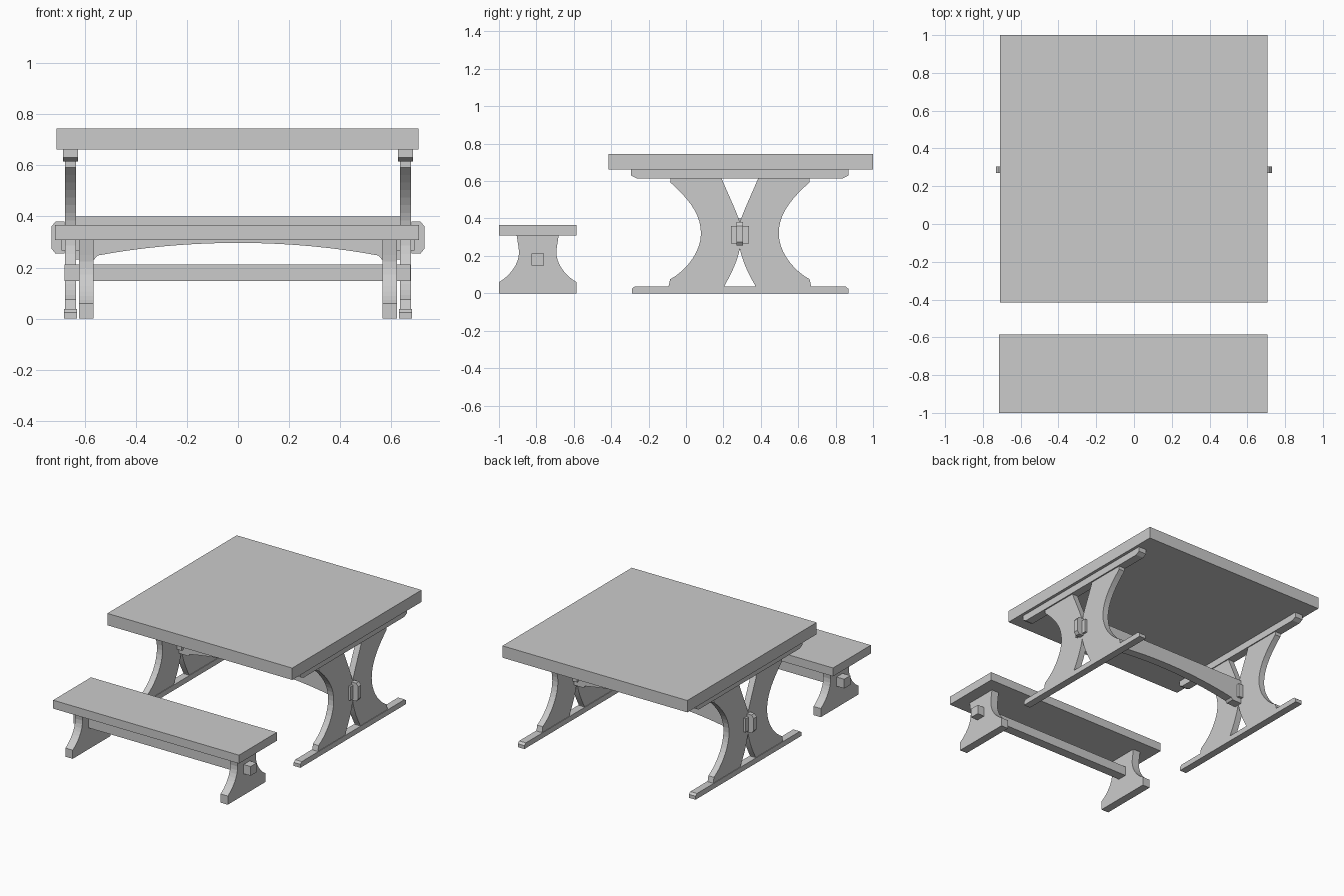
import bpy, bmesh
from mathutils import Vector
from mathutils.geometry import interpolate_bezier

if "Cube" in bpy.data.objects:
    bpy.data.objects.remove(bpy.data.objects["Cube"])

CY = 0.288  # table trestle centre line
BY = -0.793  # bench centre line


def prism(name, pts, axis, lo, hi):
    """Extrude a 2D outline: axis 'x' takes (y, z) points, axis 'y' takes (x, z)."""
    bm = bmesh.new()
    place = (lambda p, d: (d, p[0], p[1])) if axis == 'x' else (lambda p, d: (p[0], d, p[1]))
    face = bm.faces.new([bm.verts.new(place(p, lo)) for p in pts])
    ext = bmesh.ops.extrude_face_region(bm, geom=[face])
    verts = [v for v in ext['geom'] if isinstance(v, bmesh.types.BMVert)]
    off = (hi - lo, 0, 0) if axis == 'x' else (0, hi - lo, 0)
    bmesh.ops.translate(bm, verts=verts, vec=off)
    bmesh.ops.recalc_face_normals(bm, faces=bm.faces)
    mesh = bpy.data.meshes.new(name)
    bm.to_mesh(mesh)
    bm.free()
    obj = bpy.data.objects.new(name, mesh)
    bpy.context.collection.objects.link(obj)
    return obj


def box(name, x0, x1, y0, y1, z0, z1):
    return prism(name, [(x0, z0), (x1, z0), (x1, z1), (x0, z1)], 'y', y0, y1)


def curve(a, b, c, d, n=10):
    pts = interpolate_bezier(*[Vector((p[0], p[1], 0)) for p in (a, b, c, d)], n)
    return [(p.x, p.y) for p in pts]


def span(s, a, b):
    return sorted((s * a, s * b))


# Tops
box("table_top", -0.71, 0.706, -0.415, 1.0, 0.663, 0.745)
box("bench_seat", -0.716, 0.708, -1.0, -0.586, 0.308, 0.366)

# Outline of one curved half of the table trestle
half_leg = (
    [(-0.083, 0.615)]
    + curve((-0.083, 0.592), (0.02, 0.50), (0.08, 0.42), (0.08, 0.32))
    + curve((0.08, 0.32), (0.08, 0.22), (0.0, 0.12), (-0.085, 0.075))[1:]
    + [(-0.093, 0.037), (0.205, 0.037)]
    + curve((0.208, 0.045), (0.24, 0.10), (0.275, 0.17), (CY, 0.24))
    + curve((CY, 0.38), (0.265, 0.45), (0.225, 0.53), (0.19, 0.615)))

# Foot and top rail with chamfered ends
foot = [(-0.29, 0), (0.868, 0), (0.868, 0.024), (0.852, 0.037), (-0.274, 0.037), (-0.29, 0.024)]
rail = [(-0.294, 0.663), (-0.294, 0.63), (-0.265, 0.615), (0.84, 0.615), (0.868, 0.63), (0.868, 0.663)]

# Outline of one bench leg
side = curve((-0.207, 0.06), (-0.145, 0.095), (-0.085, 0.17), (-0.103, 0.25)) + [(-0.112, 0.308)]
left = [(-0.207, 0)] + side
bench_leg = [(BY + y, z) for y, z in left] + [(BY - y, z) for y, z in reversed(left)]

for s, tag in ((-1, "left"), (1, "right")):
    prism(f"table_foot_{tag}", foot, 'x', *span(s, 0.63, 0.681))
    prism(f"table_rail_{tag}", rail, 'x', *span(s, 0.627, 0.686))
    for m, end in ((1, "front"), (-1, "back")):
        pts = half_leg if m == 1 else [(2 * CY - y, z) for y, z in half_leg]
        prism(f"table_leg_{tag}_{end}", pts, 'x', *span(s, 0.634, 0.677))
    # Stretcher tenon and the wedge that locks it
    box(f"tenon_{tag}", *span(s, 0.60, 0.692), 0.24, 0.336, 0.266, 0.36)
    key = [(0.68, 0.255), (0.715, 0.255), (0.731, 0.275), (0.731, 0.36), (0.715, 0.38), (0.68, 0.38)]
    prism(f"wedge_{tag}", [(s * x, z) for x, z in key], 'y', 0.271, 0.304)
    prism(f"bench_leg_{tag}", bench_leg, 'x', *span(s, 0.566, 0.622))

# Arched table stretcher
arch = curve((-0.55, 0.247), (-0.2, 0.313), (0.2, 0.313), (0.55, 0.247), 18)
outline = [(-0.635, 0.40), (-0.635, 0.232), (-0.563, 0.232)] + arch + [(0.563, 0.232), (0.635, 0.232), (0.635, 0.40)]
prism("table_stretcher", outline, 'y', CY - 0.03, CY + 0.03)

# Bench stretcher
box("bench_stretcher", -0.68, 0.675, BY - 0.033, BY + 0.033, 0.148, 0.212)
